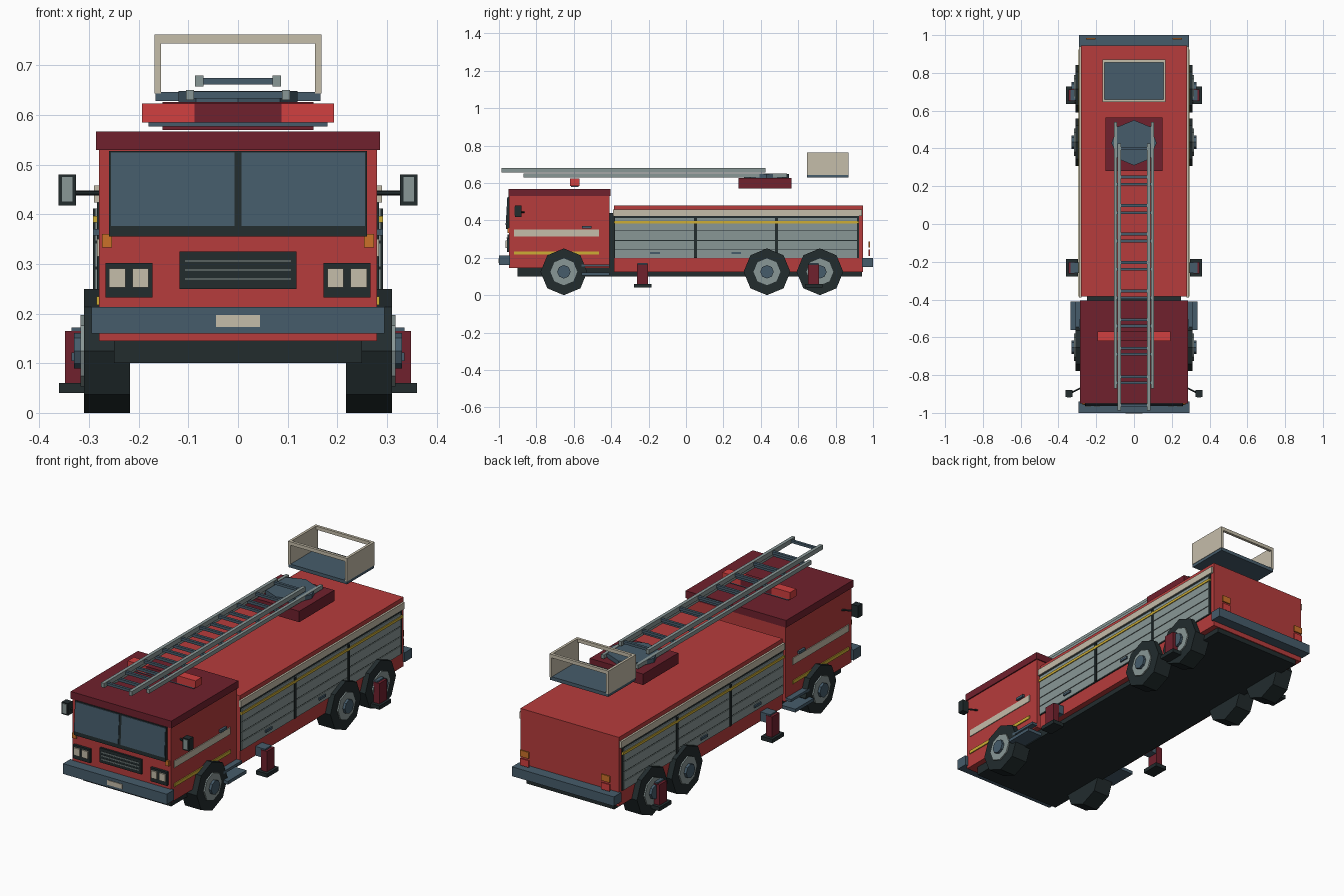
import bpy, bmesh, math
from mathutils import Matrix, Vector

if "Cube" in bpy.data.objects:
    bpy.data.objects.remove(bpy.data.objects["Cube"])


def material(name, r, g, b):
    m = bpy.data.materials.new(name)
    m.diffuse_color = (r, g, b, 1)
    m.use_nodes = True
    m.node_tree.nodes["Principled BSDF"].inputs["Base Color"].default_value = m.diffuse_color
    return m


RED = material("fire_red", 0.47, 0.045, 0.045)
BRIGHT = material("lamp_red", 0.64, 0.05, 0.05)
MAROON = material("maroon", 0.16, 0.015, 0.026)
SLATE = material("slate_blue", 0.061, 0.107, 0.147)
GREY = material("shutter_grey", 0.25, 0.31, 0.305)
DARK = material("dark_trim", 0.016, 0.025, 0.027)
CREAM = material("cream", 0.56, 0.51, 0.40)
YELLOW = material("yellow", 0.61, 0.42, 0.035)
ORANGE = material("orange", 0.60, 0.165, 0.022)


def finish(name, mat, bm, mirror):
    """Turn a bmesh into a flat-shaded object, optionally copied to -x."""
    if mirror:
        dup = bmesh.ops.duplicate(bm, geom=bm.verts[:] + bm.edges[:] + bm.faces[:])["geom"]
        for v in [g for g in dup if isinstance(g, bmesh.types.BMVert)]:
            v.co.x *= -1
        bmesh.ops.reverse_faces(bm, faces=[g for g in dup if isinstance(g, bmesh.types.BMFace)])
    me = bpy.data.meshes.new(name)
    bm.to_mesh(me)
    bm.free()
    me.materials.append(mat)
    ob = bpy.data.objects.new(name, me)
    bpy.context.collection.objects.link(ob)
    return ob


def boxes(name, mat, items, mirror=False, lean=0.0):
    """Each item is x0, x1, y0, y1, z0, z1; lean tilts the part back with height."""
    bm = bmesh.new()
    for x0, x1, y0, y1, z0, z1 in items:
        m = Matrix.Translation(((x0 + x1) / 2, (y0 + y1) / 2, (z0 + z1) / 2))
        bmesh.ops.create_cube(bm, size=1, matrix=m @ Matrix.Diagonal((x1 - x0, y1 - y0, z1 - z0, 1)))
    for v in bm.verts:
        v.co.y += (v.co.z - 0.53) * lean
    return finish(name, mat, bm, mirror)


def rods(name, mat, items, sides=8, mirror=False):
    """Each item is start point, end point, radius."""
    bm = bmesh.new()
    for a, b, r in items:
        a, b = Vector(a), Vector(b)
        d = b - a
        if abs(d.z) > 0.99 * d.length:
            rot = Matrix()
        elif abs(d.x) > 0.99 * d.length:
            rot = Matrix.Rotation(math.pi / 2, 4, 'Y')
        else:
            rot = d.to_track_quat('Z', 'Y').to_matrix().to_4x4()
        bmesh.ops.create_cone(bm, cap_ends=True, segments=sides, radius1=r, radius2=r,
                              depth=d.length, matrix=Matrix.Translation((a + b) / 2) @ rot)
    return finish(name, mat, bm, mirror)


# Chassis and main bodies
boxes("chassis", DARK, [(-0.25, 0.25, -0.90, 0.94, 0.10, 0.15)])
boxes("cab", RED, [(-0.28, 0.28, -0.945, -0.41, 0.145, 0.535)])
boxes("cab_roof", MAROON, [(-0.286, 0.286, -0.95, -0.405, 0.53, 0.567)])
boxes("rear_body", RED, [(-0.28, 0.28, -0.385, 0.945, 0.125, 0.48)])
boxes("cab_body_gap", DARK, [(-0.25, 0.25, -0.42, -0.38, 0.14, 0.44)])
boxes("front_bumper", SLATE, [(-0.295, 0.295, -1.0, -0.94, 0.16, 0.213)])
boxes("rear_bumper", SLATE, [(-0.29, 0.29, 0.94, 1.0, 0.15, 0.198)])
boxes("front_plate", CREAM, [(-0.044, 0.044, -1.003, -0.995, 0.173, 0.197)])

# Windscreen, leaning back slightly
boxes("windscreen_frame", DARK, [(-0.26, 0.26, -0.952, -0.92, 0.355, 0.528)], lean=0.06)
boxes("windscreen_glass", SLATE, [(0.007, 0.256, -0.955, -0.94, 0.376, 0.525)], True, lean=0.06)

# Grille and front lamps
boxes("grille", DARK, [(-0.118, 0.118, -0.955, -0.94, 0.25, 0.325)])
boxes("grille_slats", GREY, [(-0.108, 0.108, -0.96, -0.95, z - 0.002, z + 0.002)
                             for z in (0.27, 0.288, 0.306)])
boxes("headlight_housing", DARK, [(0.172, 0.267, -0.958, -0.94, 0.232, 0.302)], True)
boxes("headlights", CREAM, [(x, x + 0.033, -0.965, -0.95, 0.253, 0.291) for x in (0.18, 0.227)], True)
boxes("front_indicators", ORANGE, [(0.254, 0.274, -0.955, -0.94, 0.333, 0.36)], True)

# Cab sides
boxes("cab_cream_stripe", CREAM, [(0.278, 0.284, -0.92, -0.465, 0.315, 0.35)], True)
boxes("cab_yellow_stripe", YELLOW, [(0.278, 0.285, -0.92, -0.465, 0.217, 0.234)], True)
boxes("door_handles", SLATE, [(0.278, 0.292, -0.555, -0.505, 0.357, 0.37)], True)
boxes("cab_steps", SLATE, [(0.24, 0.335, -0.56, -0.41, 0.105, 0.122),
                           (0.24, 0.31, -0.56, -0.41, 0.152, 0.165)], True)

# Wing mirrors
rods("mirror_arms", DARK, [((0.275, -0.865, 0.443), (0.335, -0.895, 0.443), 0.005)], 6, True)
boxes("mirror_housing", DARK, [(0.326, 0.362, -0.915, -0.88, 0.418, 0.48)], True)
boxes("mirror_face", GREY, [(0.333, 0.355, -0.918, -0.91, 0.426, 0.475)], True)

# Side shutters: dark recess, slatted panels, posts, stripes and handles
boxes("shutter_recess", DARK, [(0.275, 0.284, -0.385, 0.925, 0.198, 0.428)], True)
slats, handles = [], []
for i in range(3):
    y = -0.38 + i * 0.435
    slats += [(0.28, 0.288, y, y + 0.424, z0, z1) for z0, z1 in
              ((0.20, 0.243), (0.247, 0.29), (0.294, 0.342), (0.346, 0.412))]
    handles.append((0.285, 0.295, y + 0.188, y + 0.24, 0.22, 0.232))
boxes("shutter_slats", GREY, slats, True)
boxes("shutter_posts", DARK, [(0.28, 0.292, y - 0.008, y + 0.008, 0.2, 0.412) for y in (0.05, 0.485)], True)
boxes("shutter_handles", SLATE, handles, True)
boxes("body_yellow_stripe", YELLOW, [(0.28, 0.2925, -0.385, 0.925, 0.384, 0.397)], True)
boxes("body_cream_stripe", CREAM, [(0.278, 0.29, -0.39, 0.94, 0.424, 0.458)], True)

# Wheels
axles = (-0.653, 0.433, 0.716)
for name, mat, x0, x1, r in (("tyres", DARK, 0.218, 0.31, 0.125),
                             ("wheel_rims", GREY, 0.30, 0.317, 0.072),
                             ("wheel_hubs", SLATE, 0.31, 0.33, 0.036)):
    rods(name, mat, [((x0, y, 0.125), (x1, y, 0.125), r) for y in axles], 8, True)

# Outriggers
posts = (-0.232, 0.682)
boxes("outrigger_beams", SLATE, [(0.24, 0.335, y - 0.027, y + 0.027, 0.125, 0.172) for y in posts], True)
boxes("outrigger_legs", MAROON, [(0.314, 0.348, y - 0.03, y + 0.03, 0.06, 0.165) for y in posts], True)
boxes("outrigger_feet", DARK, [(0.297, 0.361, y - 0.047, y + 0.047, 0.04, 0.06) for y in posts], True)

# Roof light bar
boxes("light_bar_base", SLATE, [(-0.18, 0.18, -0.615, -0.575, 0.577, 0.587)])
boxes("light_bar_centre", MAROON, [(-0.088, 0.088, -0.62, -0.57, 0.585, 0.623)])
boxes("light_bar_lamps", BRIGHT, [(0.088, 0.193, -0.62, -0.57, 0.585, 0.623)], True)

# Turntable and two-stage ladder
boxes("turntable_base", MAROON, [(-0.152, 0.152, 0.28, 0.565, 0.57, 0.626)])
rods("turntable", SLATE, [((0, 0.43, 0.624), (0, 0.43, 0.648), 0.12)])
boxes("lower_ladder_rails", GREY, [(0.089, 0.105, -0.87, 0.54, 0.63, 0.65)], True)
boxes("upper_ladder_rails", GREY, [(0.07, 0.087, -0.987, 0.425, 0.657, 0.68)], True)
boxes("lower_ladder_rungs", SLATE, [(-0.095, 0.095, y - 0.007, y + 0.007, 0.633, 0.647)
                                    for y in (0.51 - 0.15 * k for k in range(10))])
boxes("upper_ladder_rungs", SLATE, [(-0.075, 0.075, y - 0.007, y + 0.007, 0.662, 0.675)
                                    for y in (0.40 - 0.151 * k for k in range(10))])

# Rescue bucket: solid sides, open ends with top rails
boxes("bucket_floor", SLATE, [(-0.166, 0.166, 0.648, 0.868, 0.628, 0.646)])
boxes("bucket_sides", CREAM, [(0.155, 0.168, 0.646, 0.87, 0.643, 0.762)], True)
boxes("bucket_rails", CREAM, [(-0.16, 0.16, y, y + 0.014, 0.744, 0.762) for y in (0.646, 0.856)])

# Tail lamps
boxes("rear_indicators", ORANGE, [(0.205, 0.255, 0.977, 0.985, 0.255, 0.288)], True)
boxes("tail_lamps", BRIGHT, [(0.205, 0.255, 0.977, 0.985, 0.21, 0.245)], True)
